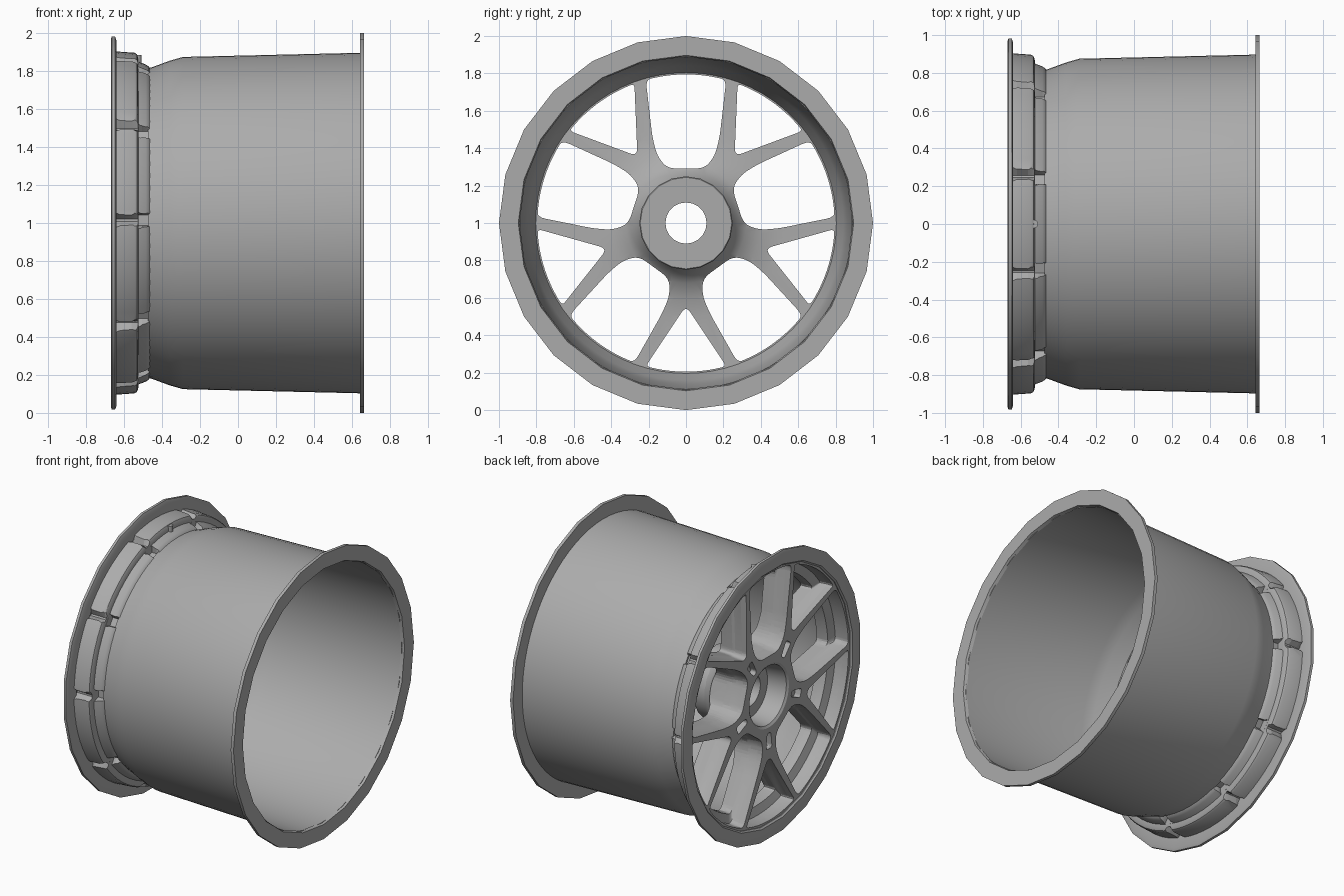
import bpy, bmesh
from math import sin, cos, pi, radians, asin, degrees
from mathutils import Vector

if "Cube" in bpy.data.objects:
    bpy.data.objects.remove(bpy.data.objects["Cube"])

GREY = bpy.data.materials.new("dark_grey")
GREY.diffuse_color = (.41, .41, .41, 1)
GREY.use_nodes = True
GREY.node_tree.nodes["Principled BSDF"].inputs["Base Color"].default_value = GREY.diffuse_color


def make(name, bm, angle=30):
    bmesh.ops.recalc_face_normals(bm, faces=bm.faces)
    me = bpy.data.meshes.new(name)
    bm.to_mesh(me)
    bm.free()
    me.materials.append(GREY)
    ob = bpy.data.objects.new(name, me)
    bpy.context.collection.objects.link(ob)
    if angle:
        smooth(ob, angle)
    return ob


def smooth(ob, angle):
    bpy.ops.object.select_all(action='DESELECT')
    ob.select_set(True)
    bpy.context.view_layer.objects.active = ob
    bpy.ops.object.shade_smooth_by_angle(angle=radians(angle))


def place(x, u, v, deg):
    """Point on the wheel: u outward along direction deg, v sideways."""
    t = radians(deg)
    return (x, u * cos(t) - v * sin(t), 1 + u * sin(t) + v * cos(t))


def loft(bm, loops, closed=False):
    rings = [[bm.verts.new(p) for p in lp] for lp in loops]
    n = len(rings[0])
    pairs = list(zip(rings, rings[1:]))
    if closed:
        pairs.append((rings[-1], rings[0]))
    else:
        bm.faces.new(rings[0][::-1])
        bm.faces.new(rings[-1])
    for a, b in pairs:
        for i in range(n):
            j = (i + 1) % n
            bm.faces.new((a[i], a[j], b[j], b[i]))


def lathe(name, profile, n, turn=90, angle=30):
    """Closed (x, r) profile revolved round the wheel axis."""
    bm = bmesh.new()
    loft(bm, [[place(x, r, 0, turn + 360 * k / n) for x, r in profile]
              for k in range(n)], closed=True)
    return make(name, bm, angle)


def rounded(pts, rad, steps=5):
    """Round every corner of a polygon with a short quadratic curve."""
    out = []
    for i, p in enumerate(pts):
        a, b = pts[i - 1] - p, pts[(i + 1) % len(pts)] - p
        s = p + a.normalized() * min(rad, a.length * .45)
        e = p + b.normalized() * min(rad, b.length * .45)
        for k in range(steps):
            t = k / (steps - 1)
            out.append(s * (1 - t) ** 2 + p * 2 * t * (1 - t) + e * t * t)
    return out


def window(inner, drift, g, r_out, rad):
    """Spoke opening outline grown by g, with its outer edge on radius r_out."""
    a = 18 + drift * (r_out - .795) - degrees(asin((.032 - g) / r_out))
    pts = [Vector((r_out * cos(radians(a * k / 4)), r_out * sin(radians(a * k / 4))))
           for k in range(-4, 5)]
    raw = pts + [Vector(p) for p in inner]
    grown = []
    for i in range(len(pts), len(raw)):
        p = raw[i]
        d1 = (p - raw[i - 1]).normalized()
        d2 = (raw[(i + 1) % len(raw)] - p).normalized()
        n1, n2 = Vector((d1.y, -d1.x)), Vector((d2.y, -d2.x))
        m = (n1 + n2).normalized()
        grown.append(p + m * (g / max(m.dot(n1), .5)))
    return rounded(pts + grown, rad)


# barrel: thin tapered tube, open at the back
lathe("barrel", [(-.475, .815), (-.455, .82), (-.36, .855), (-.29, .875), (.65, .897),
                 (.65, .887), (-.29, .862), (-.36, .842), (-.475, .798)], 72)

# faceted rim flanges
lathe("rear_flange", [(.643, .89), (.643, 1), (.665, 1), (.665, .897)], 24, 90, 20)
lathe("front_flange", [(-.67, .895), (-.67, .975), (-.665, .99), (-.647, .99),
                       (-.64, .97), (-.64, .885), (-.66, .885)], 24, 82.5, 20)

# wheel face: solid disc with a deep hub recess, cut into spokes below
face = lathe("spoke_face", [
    (-.655, .905), (-.545, .897), (-.533, .89), (-.526, .875), (-.524, .85),
    (-.485, .835), (-.47, .825), (-.46, .81), (-.46, .79), (-.455, .5), (-.44, .40),
    (-.41, .32), (-.37, .275), (-.31, .245), (-.31, .11), (-.50, .11), (-.50, .19),
    (-.635, .205), (-.645, .22), (-.645, .5), (-.655, .86)], 80)

cut = bmesh.new()
GAP = [(.46, .18), (.36, .155), (.292, .10), (.292, -.10), (.36, -.155), (.46, -.18)]
FORK = [(.46, .012), (.46, -.012)]
STATIONS = [(-.75, .016, .868), (-.61, .013, .865), (-.56, .008, .858),
            (-.542, .002, .80), (-.50, 0, .795), (-.1, 0, .795)]
for k in range(5):
    arm = 270 + 72 * k
    # openings inside each forked arm and between neighbouring arms
    for deg, inner, drift, rad in ((arm, FORK, 16, .025), (arm + 36, GAP, -16, .045)):
        loft(cut, [[place(x, p.x, p.y, deg) for p in window(inner, drift, g, r, rad)]
                   for x, g, r in STATIONS])
    # pocket in the root of each arm
    pocket = rounded([Vector(p) for p in ((.26, -.02), (.37, -.032), (.37, .032), (.26, .02))], .02)
    loft(cut, [[place(x, p.x, p.y, arm) for p in pocket] for x in (-.75, -.60)])
    # flared grooves that split the outside of the rim into ten blocks
    for tip in (arm - 19, arm + 19):
        for r, w, top, xs in (
                (.862, .006, .034, ((-.645, 1.3), (-.62, 1), (-.56, 1), (-.535, 1.5), (-.5255, 2.2))),
                (.80, .028, .05, ((-.5235, 1.3), (-.505, 1), (-.485, 1), (-.462, 1.4)))):
            loft(cut, [[place(x, u, v, tip) for u, v in
                        ((r, -w), (.91, -top * f), (.91, top * f), (r, w))] for x, f in xs])
cutter = make("face_cutter", cut, 0)
cutter.hide_render = True

mod = face.modifiers.new("openings", 'BOOLEAN')
mod.operation, mod.solver, mod.object = 'DIFFERENCE', 'EXACT', cutter
bpy.context.view_layer.objects.active = face
bpy.ops.object.modifier_apply(modifier=mod.name)
bpy.data.objects.remove(cutter)
smooth(face, 30)

# hub: faceted sleeve reaching back from the face
lathe("hub", [(-.44, .25), (-.235, .25), (-.23, .245), (-.23, .11), (-.44, .11)], 20, 90, 25)

# valve stem boss at the top of the rim
bm = bmesh.new()
ring = [(cos(2 * pi * i / 16) * .022, sin(2 * pi * i / 16) * .022) for i in range(16)]
loft(bm, [[(-.53 + a, b, z) for a, b in ring] for z in (1.81, 1.885)])
make("valve_boss", bm)
